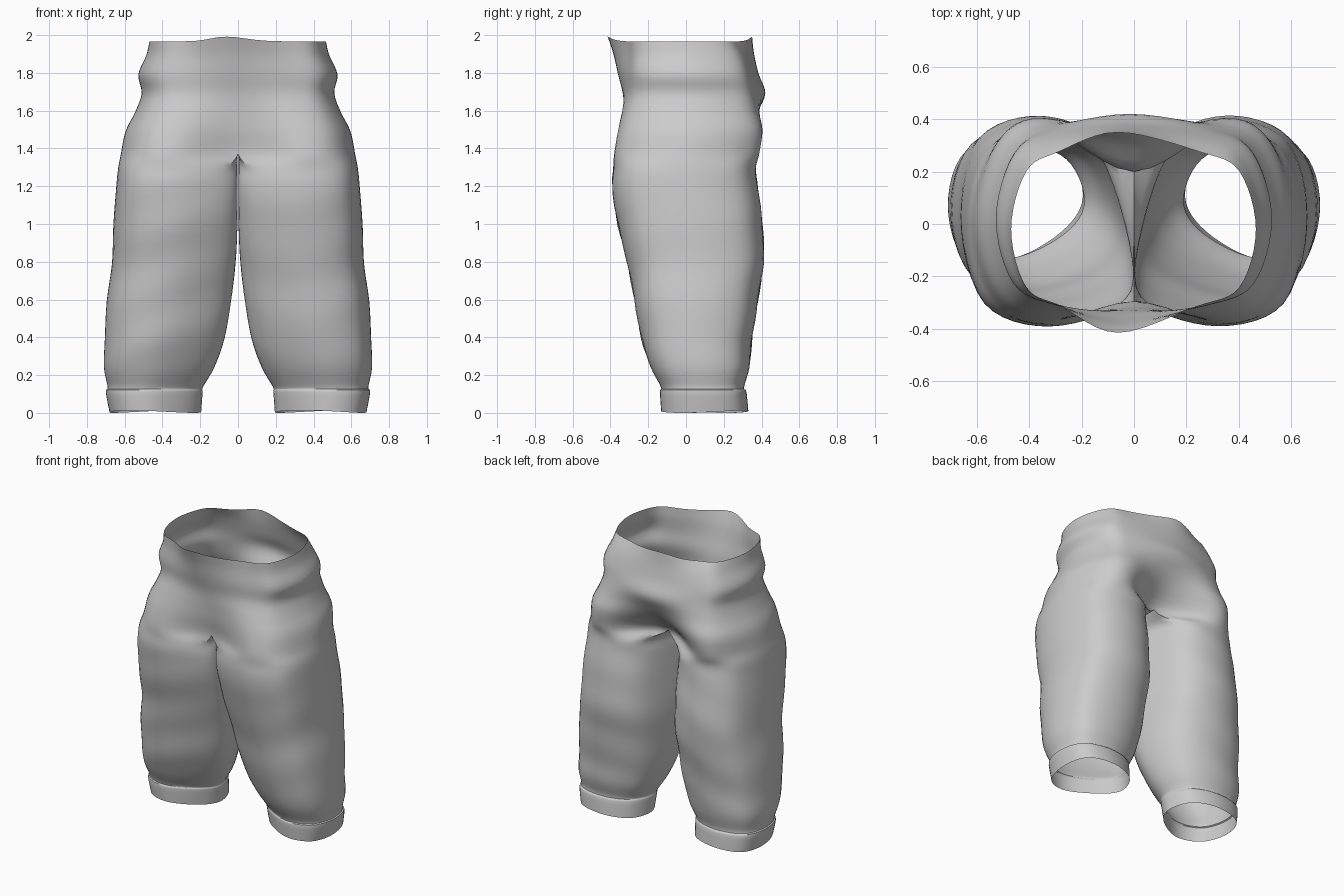
import bpy, bmesh
from math import sin, exp, pi
from mathutils import Vector

if "Cube" in bpy.data.objects:
    bpy.data.objects.remove(bpy.data.objects["Cube"])

SEG = 6          # points per control span around a ring
OUT = 6 * SEG    # outer arc points: front centre -> side -> back centre
STEPS = 4        # rings between key levels


def spline(p0, p1, p2, p3, t):
    return 0.5 * (2 * p1 + (p2 - p0) * t + (2 * p0 - 5 * p1 + 4 * p2 - p3) * t * t
                  + (3 * p1 - p0 - 3 * p2 + p3) * t ** 3)


# Hips: z, side x, front centre y, front y, back y, back centre y
hips = [(1.975, .467, -.415, -.315, .275, .35),
        (1.90, .485, -.385, -.31, .315, .36),
        (1.80, .527, -.36, -.31, .345, .385),
        (1.70, .51, -.335, -.31, .37, .42),
        (1.60, .545, -.325, -.335, .385, .375),
        (1.50, .595, -.315, -.36, .405, .305),
        (1.38, .62, -.295, -.38, .385, .20)]

# Legs: z, inner x, outer x, front y, back y
legs = [(1.30, .008, .635, -.385, .37), (1.20, .005, .645, -.39, .38),
        (1.00, .007, .66, -.36, .405), (.80, .015, .667, -.31, .41),
        (.60, .037, .695, -.272, .38), (.40, .072, .705, -.235, .35),
        (.25, .125, .71, -.185, .335), (.145, .185, .69, -.132, .308),
        (.12, .187, .70, -.137, .32), (.015, .195, .68, -.13, .33)]


def hip_ring(z, xo, yfc, yf, yb, ybc):
    m = (yf + yb) / 2
    pts = [(-.55 * xo, yf), (0, yfc), (.55 * xo, yf), (.87 * xo, m + .75 * (yf - m)), (xo, m),
           (.87 * xo, m + .75 * (yb - m)), (.58 * xo, yb), (0, ybc), (-.58 * xo, yb)]
    pts = [Vector((x, y, z)) for x, y in pts]
    ring = [spline(*pts[i:i + 4], k / SEG) for i in range(6) for k in range(SEG)]
    # straight seam line from back centre to front centre
    return ring + [Vector((0, ybc + (yfc - ybc) * k / (2 * SEG), z)) for k in range(2 * SEG)]


def leg_ring(z, xi, xo, yf, yb):
    c, m, r, h = (xi + xo) / 2, (yf + yb) / 2, (xo - xi) / 2, (yb - yf) / 2
    w = min(1, z / 1.1)   # thighs meet at the front, cuffs are cut back there
    d = .77
    shape = [(-.66 - .2 * w, -.56 - .22 * w), (.12 - .12 * w, -1), (d, -d), (1, 0), (d, d),
             (.06 * w, 1), (-.74 + .12 * w, .72), (-1, .02 - .34 * w)]
    p = [Vector((c + r * x, m + h * y, z)) for x, y in shape]
    return [spline(p[i - 1], p[i], p[(i + 1) % 8], p[(i + 2) % 8], k / SEG)
            for i in range(8) for k in range(SEG)]


keys = [hip_ring(*r) for r in hips] + [leg_ring(*r) for r in legs]
N, last = len(keys[0]), len(keys) - 1
rings = []
for i in range(last):
    a, b, c, d = keys[max(i - 1, 0)], keys[i], keys[i + 1], keys[min(i + 2, last)]
    for k in range(STEPS):
        rings.append([spline(a[j], b[j], c[j], d[j], k / STEPS) for j in range(N)])
rings.append(keys[-1])
crotch = (len(hips) - 1) * STEPS


def drape(p, j, r, s):
    """Soft cloth folds, uneven hems and the off-centre waist point."""
    p = p.copy()
    p.x = 0 if (r <= crotch and (j == 0 or j >= OUT)) else max(p.x, .003)
    ang = 2 * pi * j / N
    if r > crotch and p.z > .15:
        f = .003 * sin(21 * p.z + 3 * sin(ang + s)) * min(1, (1.38 - p.z) * 4) * min(1, (p.z - .15) * 5)
        p.y += f * (1 if p.y > 0.05 else -1) * min(1, abs(p.y - .05) * 5)
    if p.z < .1:
        p.z += .008 * sin(2 * ang + s) * (1 - p.z / .1)
    p.x *= s
    up = max(0, min(1, (p.z - 1.6) / .37))
    p.z += .025 * up ** 4 * exp(-(p.x / .13) ** 2)
    p.x -= .06 * up * exp(-(p.x / .25) ** 2)
    return p


# Trousers: each half is hips arc above the crotch, closed tube below it
bm = bmesh.new()
for s in (1, -1):
    grid = [[bm.verts.new(drape(p, j, r, s)) for j, p in enumerate(ring)]
            for r, ring in enumerate(rings)]
    for r in range(len(grid) - 1):
        for j in range(OUT if r < crotch else N):
            n = (j + 1) % N
            f = [grid[r][j], grid[r + 1][j], grid[r + 1][n], grid[r][n]]
            bm.faces.new(f if s > 0 else f[::-1])
bmesh.ops.delete(bm, geom=[v for v in bm.verts if not v.link_faces], context='VERTS')
bmesh.ops.remove_doubles(bm, verts=bm.verts, dist=.0005)
low = min(v.co.z for v in bm.verts)
for v in bm.verts:
    v.co.z -= low
bmesh.ops.recalc_face_normals(bm, faces=bm.faces)
mesh = bpy.data.meshes.new("trousers")
bm.to_mesh(mesh)
bm.free()
trousers = bpy.data.objects.new("trousers", mesh)
bpy.context.collection.objects.link(trousers)
bpy.context.view_layer.objects.active = trousers
trousers.select_set(True)
bpy.ops.object.shade_smooth_by_angle(angle=.8)
